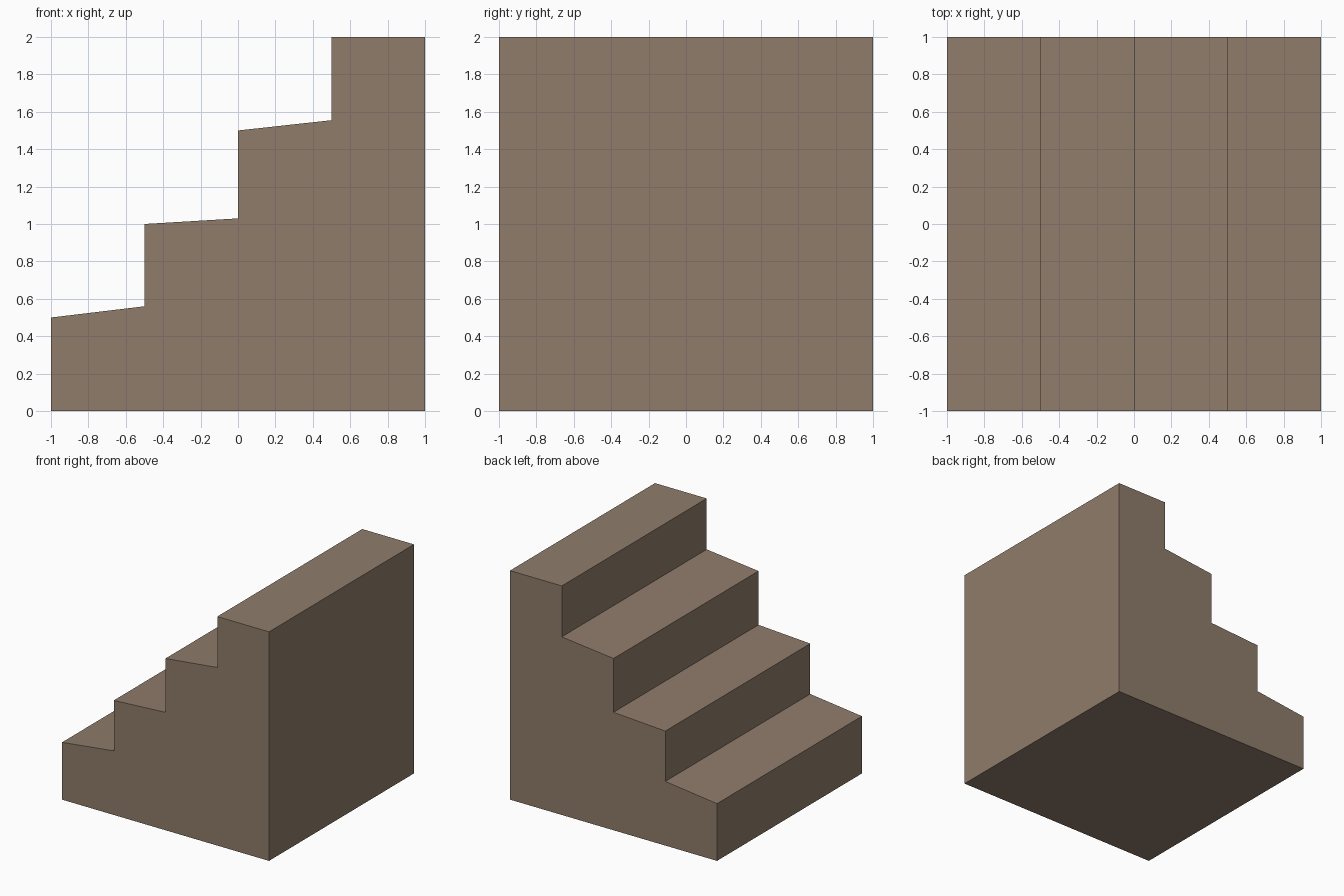
import bpy, bmesh
from mathutils import Vector

if "Cube" in bpy.data.objects:
    bpy.data.objects.remove(bpy.data.objects["Cube"])

# Stone colour
stone = bpy.data.materials.new("warm brown stone")
stone.diffuse_color = (0.275, 0.202, 0.147, 1.0)
stone.use_nodes = True
stone.node_tree.nodes["Principled BSDF"].inputs["Base Color"].default_value = stone.diffuse_color

# Side profile (x, z): solid block with four steps, treads sloping gently up
profile = [(-1, 0), (1, 0), (1, 2), (0.5, 2)]
for x, low, high in [(0.5, 1.5, 1.555), (0.0, 1.0, 1.03), (-0.5, 0.5, 0.56)]:
    profile += [(x, high), (x - 0.5, low)]

# Extrude the profile through the full depth
bm = bmesh.new()
face = bm.faces.new([bm.verts.new((x, -1, z)) for x, z in profile])
result = bmesh.ops.extrude_face_region(bm, geom=[face], use_keep_orig=True)
back = [g for g in result["geom"] if isinstance(g, bmesh.types.BMVert)]
bmesh.ops.translate(bm, verts=back, vec=Vector((0, 2, 0)))
bmesh.ops.recalc_face_normals(bm, faces=bm.faces)

mesh = bpy.data.meshes.new("staircase")
bm.to_mesh(mesh)
bm.free()
mesh.materials.append(stone)
stairs = bpy.data.objects.new("staircase", mesh)
bpy.context.collection.objects.link(stairs)
